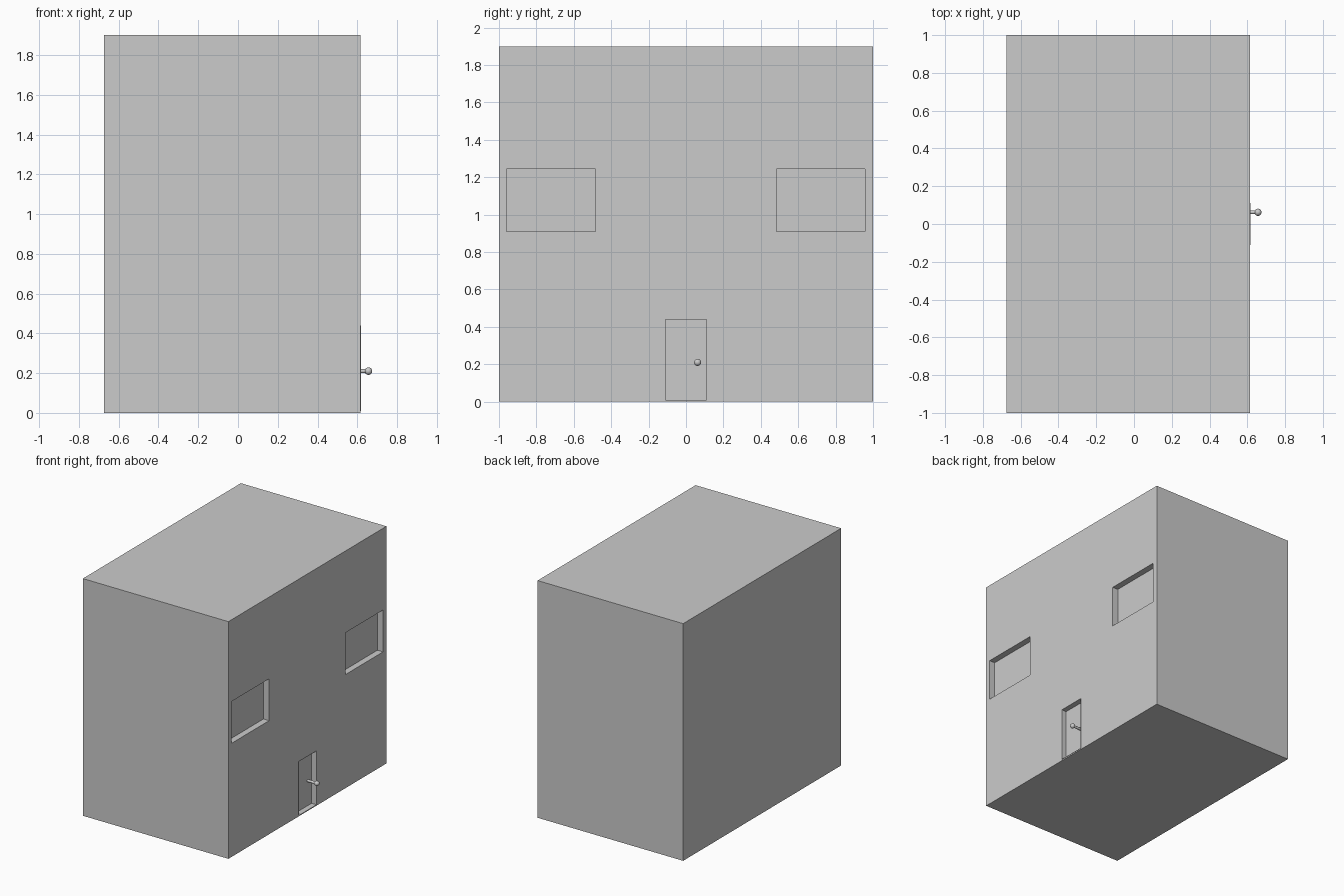
import bpy, bmesh, math
from mathutils import Vector

if "Cube" in bpy.data.objects:
    bpy.data.objects.remove(bpy.data.objects["Cube"])

FRONT = 0.615  # x of the facade


def box(name, lo, hi, open_x=False):
    bm = bmesh.new()
    bmesh.ops.create_cube(bm, size=1)
    lo, hi = Vector(lo), Vector(hi)
    for v in bm.verts:
        v.co = Vector([(lo[i] + hi[i]) / 2 + v.co[i] * (hi[i] - lo[i]) for i in range(3)])
    if open_x:
        bm.normal_update()
        ends = [f for f in bm.faces if abs(f.normal.x) > 0.9]
        bmesh.ops.delete(bm, geom=ends, context='FACES_ONLY')
    me = bpy.data.meshes.new(name)
    bm.to_mesh(me)
    bm.free()
    ob = bpy.data.objects.new(name, me)
    bpy.context.collection.objects.link(ob)
    return ob


def recess(body, name, y0, y1, z0, z1, depth):
    cutter = box(name + "_cutter", (FRONT - depth, y0, z0), (FRONT + 0.1, y1, z1))
    mod = body.modifiers.new(name, 'BOOLEAN')
    mod.operation = 'DIFFERENCE'
    mod.solver = 'EXACT'
    mod.object = cutter
    bpy.context.view_layer.objects.active = body
    bpy.ops.object.modifier_apply(modifier=name)
    bpy.data.objects.remove(cutter)


# house block with recessed windows and door
house = box("house_block", (-0.675, -1, 0), (FRONT, 1, 1.9))
recess(house, "window_left", -0.96, -0.485, 0.91, 1.245, 0.05)
recess(house, "window_right", 0.483, 0.958, 0.91, 1.245, 0.05)
recess(house, "doorway", -0.11, 0.11, 0.01, 0.44, 0.04)

# thin lip where the door reveal stands proud of the facade
box("door_lip", (FRONT, -0.11, 0.01), (FRONT + 0.003, 0.11, 0.44), open_x=True)

# door handle: stem and ball
bpy.ops.mesh.primitive_cylinder_add(vertices=24, radius=0.01, depth=0.08,
                                    location=(0.61, 0.062, 0.21),
                                    rotation=(0, math.pi / 2, 0))
bpy.context.object.name = "handle_stem"
bpy.ops.object.shade_smooth_by_angle()
bpy.ops.mesh.primitive_uv_sphere_add(segments=24, ring_count=12, radius=0.019,
                                     location=(0.656, 0.062, 0.21))
bpy.context.object.name = "handle_knob"
bpy.ops.object.shade_smooth_by_angle()
